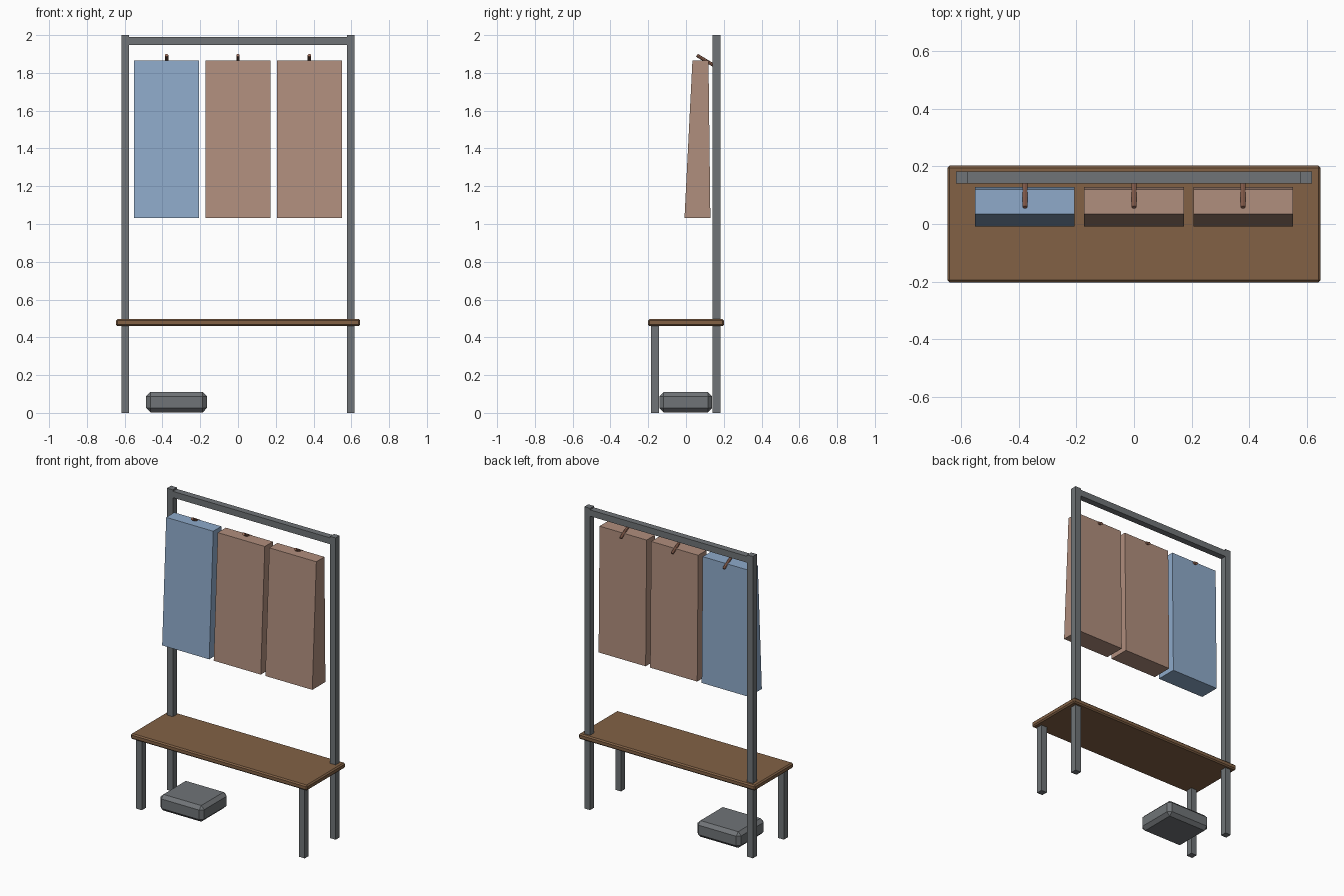
import bpy, bmesh, math
from mathutils import Vector

if "Cube" in bpy.data.objects:
    bpy.data.objects.remove(bpy.data.objects["Cube"])


def material(name, srgb):
    lin = [((c / 255 + 0.055) / 1.055) ** 2.4 for c in srgb]
    m = bpy.data.materials.new(name)
    m.diffuse_color = (*lin, 1)
    m.use_nodes = True
    m.node_tree.nodes["Principled BSDF"].inputs["Base Color"].default_value = m.diffuse_color
    return m


STEEL = material("grey steel", (112, 116, 119))
WOOD = material("brown wood", (130, 97, 69))
BLUE = material("blue cloth", (142, 170, 202))
TAN = material("tan cloth", (176, 142, 125))
COPPER = material("copper peg", (160, 112, 92))


def finish(bm, name, mat):
    bmesh.ops.recalc_face_normals(bm, faces=bm.faces)
    me = bpy.data.meshes.new(name)
    bm.to_mesh(me)
    bm.free()
    me.materials.append(mat)
    ob = bpy.data.objects.new(name, me)
    bpy.context.collection.objects.link(ob)
    return ob


def box(name, lo, hi, mat, bevel=0):
    bm = bmesh.new()
    bmesh.ops.create_cube(bm, size=1)
    for v in bm.verts:
        v.co = [(lo[i] + hi[i]) / 2 + v.co[i] * (hi[i] - lo[i]) for i in range(3)]
    if bevel:
        bmesh.ops.bevel(bm, geom=bm.edges[:], offset=bevel, segments=1,
                        affect='EDGES', profile=0.5)
    return finish(bm, name, mat)


def prism(name, profile, x, width, mat):
    # side profile (y, z) extruded along x
    bm = bmesh.new()
    face = bm.faces.new([bm.verts.new((x - width / 2, y, z)) for y, z in profile])
    ext = bmesh.ops.extrude_face_region(bm, geom=[face])
    verts = [g for g in ext["geom"] if isinstance(g, bmesh.types.BMVert)]
    bmesh.ops.translate(bm, verts=verts, vec=(width, 0, 0))
    return finish(bm, name, mat)


def rod(name, a, b, radius, mat, sides=8):
    a, b = Vector(a), Vector(b)
    bm = bmesh.new()
    bmesh.ops.create_cone(bm, cap_ends=True, segments=sides, radius1=radius,
                          radius2=radius, depth=(b - a).length)
    rot = (b - a).to_track_quat('Z', 'Y')
    for v in bm.verts:
        v.co = rot @ v.co + (a + b) / 2
    return finish(bm, name, mat)


# Frame: tall back posts, short front legs, top rail
T = 0.021
for side, sx in (("left", -0.597), ("right", 0.597)):
    box(f"back_post_{side}", (sx - T, 0.161 - T, 0), (sx + T, 0.161 + T, 2), STEEL)
    box(f"front_leg_{side}", (sx - T, -0.163 - T, 0), (sx + T, -0.163 + T, 0.465), STEEL)
box("top_rail", (-0.597, 0.161 - T, 1.948), (0.597, 0.161 + T, 1.99), STEEL)

# Bench seat
box("bench_seat", (-0.647, -0.202, 0.46), (0.647, 0.202, 0.496), WOOD, 0.008)

# Hanging garments and the sloping pegs that hold them
garment = [(-0.008, 1.032), (0.129, 1.032), (0.119, 1.865), (0.034, 1.865)]
for i, x in enumerate((-0.378, 0, 0.378)):
    prism(f"garment_{i + 1}", garment, x, 0.345, BLUE if i == 0 else TAN)
    rod(f"peg_{i + 1}", (x, 0.145, 1.841), (x, 0.058, 1.893), 0.009, COPPER)

# Bag under the bench
box("floor_bag", (-0.486, -0.14, 0.003), (-0.165, 0.138, 0.11), STEEL, 0.022)
